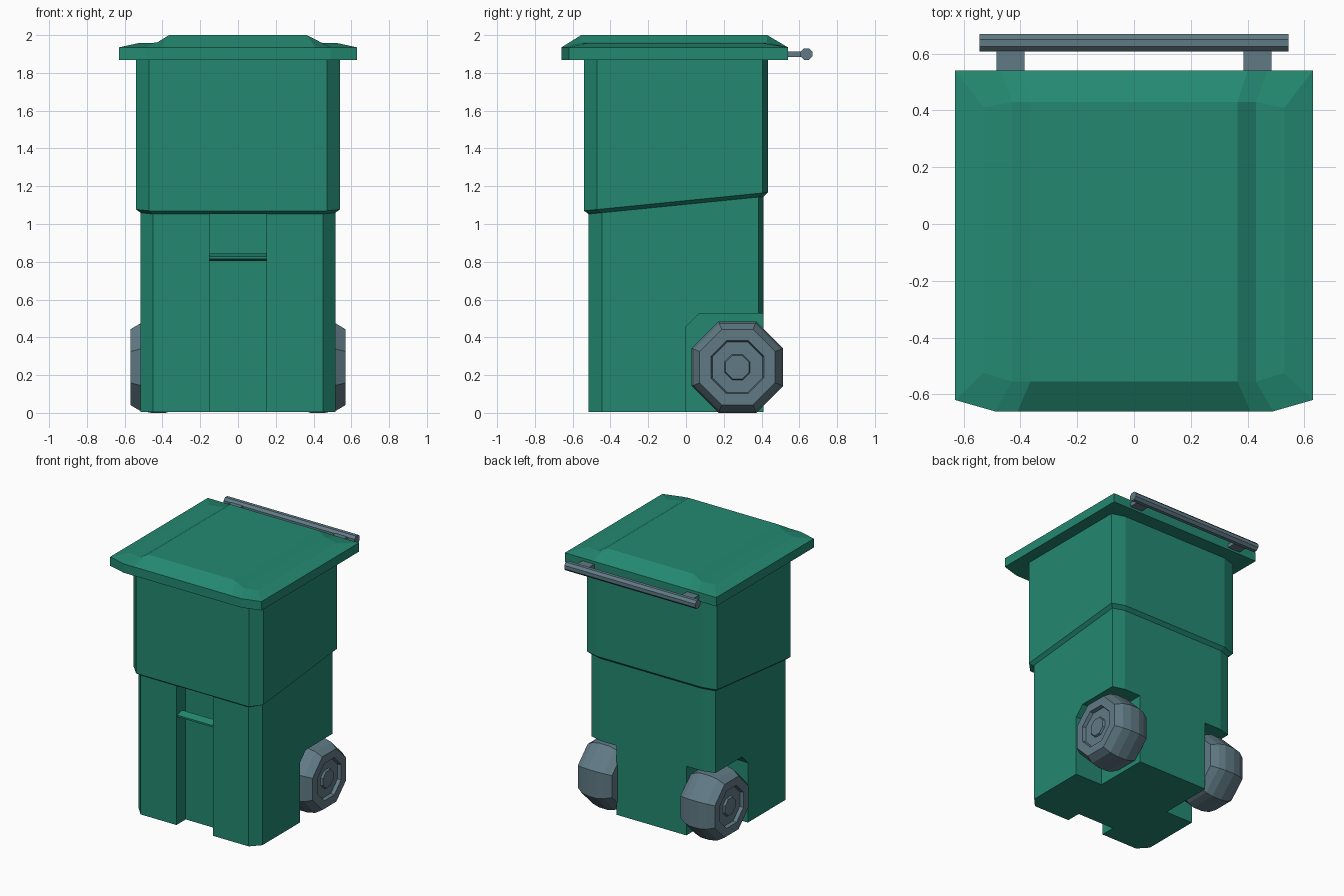
import bpy, bmesh, math
from mathutils import Vector

if "Cube" in bpy.data.objects:
    bpy.data.objects.remove(bpy.data.objects["Cube"])


def material(name, rgb):
    m = bpy.data.materials.new(name)
    m.diffuse_color = (*rgb, 1)
    m.use_nodes = True
    m.node_tree.nodes["Principled BSDF"].inputs["Base Color"].default_value = m.diffuse_color
    return m


GREEN = material("bin green", (0.017, 0.25, 0.165))
GREY = material("wheel grey", (0.118, 0.195, 0.235))


def finish(bm, name, mat):
    bmesh.ops.recalc_face_normals(bm, faces=bm.faces[:])
    me = bpy.data.meshes.new(name)
    bm.to_mesh(me)
    bm.free()
    ob = bpy.data.objects.new(name, me)
    bpy.context.collection.objects.link(ob)
    me.materials.append(mat)
    return ob


def loft(name, rings, mat):
    """Skin closed rings of equal length and cap both ends."""
    bm = bmesh.new()
    vs = [[bm.verts.new(p) for p in r] for r in rings]
    n = len(vs[0])
    for a, b in zip(vs, vs[1:]):
        for i in range(n):
            j = (i + 1) % n
            bm.faces.new((a[i], a[j], b[j], b[i]))
    bm.faces.new(vs[0])
    bm.faces.new(vs[-1])
    return finish(bm, name, mat)


def turned(name, profile, mat, y, z, side=1):
    """Octagonal lathe around a line parallel to x; profile = (x, flat radius)."""
    k = 1 / math.cos(math.pi / 8)
    ang = [math.pi / 8 + i * math.pi / 4 for i in range(8)]
    return loft(name, [[(side * x, y + r * k * math.cos(a), z + r * k * math.sin(a))
                        for a in ang] for x, r in profile], mat)


def box(name, lo, hi, mat):
    ring = lambda z: [(lo[0], lo[1], z), (hi[0], lo[1], z), (hi[0], hi[1], z), (lo[0], hi[1], z)]
    return loft(name, [ring(lo[2]), ring(hi[2])], mat)


def mirrored(half):
    return half + [(-x, y) for x, y in reversed(half)]


def slant(y):
    return 1.07 + 0.1 * (y + 0.54)


# Footprints (half outlines, front to back)
upper = mirrored([(0.47, -0.54), (0.54, -0.47), (0.54, 0.405), (0.44, 0.435)])
lip = mirrored([(0.45, -0.515), (0.515, -0.445), (0.515, 0.385), (0.425, 0.41)])
lower = mirrored([(0.152, -0.405), (0.152, -0.515), (0.45, -0.515),
                  (0.515, -0.445), (0.515, 0.385), (0.425, 0.41)])

# Upper body with slanted lower lip
loft("upper_body", [[(x, y, slant(y) - 0.02) for x, y in lip],
                    [(x, y, slant(y)) for x, y in upper],
                    [(x, y, 1.87) for x, y in upper]], GREEN)

# Lower body with front channel
body = loft("lower_body", [[(x, y, 0.005) for x, y in lower],
                           [(x, y, slant(y) - 0.02) for x, y in lower]], GREEN)

# Wheel wells cut from the rear corners
well = [(0.0, -0.1), (0.0, 0.455), (0.07, 0.525), (0.6, 0.525), (0.6, -0.1)]
for s in (-1, 1):
    cutter = loft("wheel_well_cutter", [[(s * x, y, z) for y, z in well] for x in (0.29, 0.7)], GREEN)
    cutter.hide_render = True
    mod = body.modifiers.new("wheel_well", "BOOLEAN")
    mod.operation = "DIFFERENCE"
    mod.solver = "EXACT"
    mod.object = cutter
bpy.context.view_layer.objects.active = body
for mod in body.modifiers[:]:
    bpy.ops.object.modifier_apply(modifier=mod.name)
for ob in [o for o in bpy.data.objects if "cutter" in o.name]:
    bpy.data.objects.remove(ob)

# Lift bar across the front channel
bar = [(-0.505, 0.815), (-0.505, 0.828), (-0.45, 0.845), (-0.435, 0.825), (-0.45, 0.805)]
loft("lift_bar", [[(x, y, z) for y, z in bar] for x in (-0.152, 0.152)], GREEN)

# Lid: four rows of points from front rim to back rim, then a straight skirt
rows = [
    [(0.63, -0.62, 1.935), (0.49, -0.66, 1.935), (0.41, -0.66, 1.935)],
    [(0.53, -0.525, 1.957), (0.43, -0.555, 1.96), (0.365, -0.555, 2.0)],
    [(0.53, 0.41, 1.957), (0.43, 0.43, 1.96), (0.365, 0.43, 2.0)],
    [(0.63, 0.54, 1.935), (0.47, 0.54, 1.935), (0.40, 0.54, 1.935)],
]
bm = bmesh.new()
grid = [[bm.verts.new(p) for p in r + [(-x, y, z) for x, y, z in reversed(r)]] for r in rows]
for a, b in zip(grid, grid[1:]):
    for i in range(5):
        bm.faces.new((a[i], a[i + 1], b[i + 1], b[i]))
for c in (0, -1):
    bm.faces.new([grid[r][c] for r in range(4)])
bmesh.ops.recalc_face_normals(bm, faces=bm.faces[:])
rim = [e for e in bm.edges if e.is_boundary]
skirt = bmesh.ops.extrude_edge_only(bm, edges=rim)["geom"]
for v in skirt:
    if isinstance(v, bmesh.types.BMVert):
        v.co.z = 1.868
bmesh.ops.holes_fill(bm, edges=[e for e in bm.edges if e.is_boundary])
finish(bm, "lid", GREEN)

# Handle bar and its brackets
turned("handle_bar", [(-0.545, 0.031), (0.545, 0.031)], GREY, 0.638, 1.899)
for s, side in ((-1, "left"), (1, "right")):
    box("handle_bracket_" + side, (s * 0.435 - 0.05, 0.52, 1.884),
        (s * 0.435 + 0.05, 0.63, 1.914), GREY)
    # Wheel with rounded tread, dished face and raised hub
    turned("wheel_" + side,
           [(0.285, 0.2), (0.335, 0.228), (0.385, 0.242), (0.46, 0.242), (0.52, 0.23),
            (0.57, 0.2), (0.57, 0.14), (0.545, 0.133), (0.545, 0.068), (0.56, 0.062)],
           GREY, 0.272, 0.242, s)
